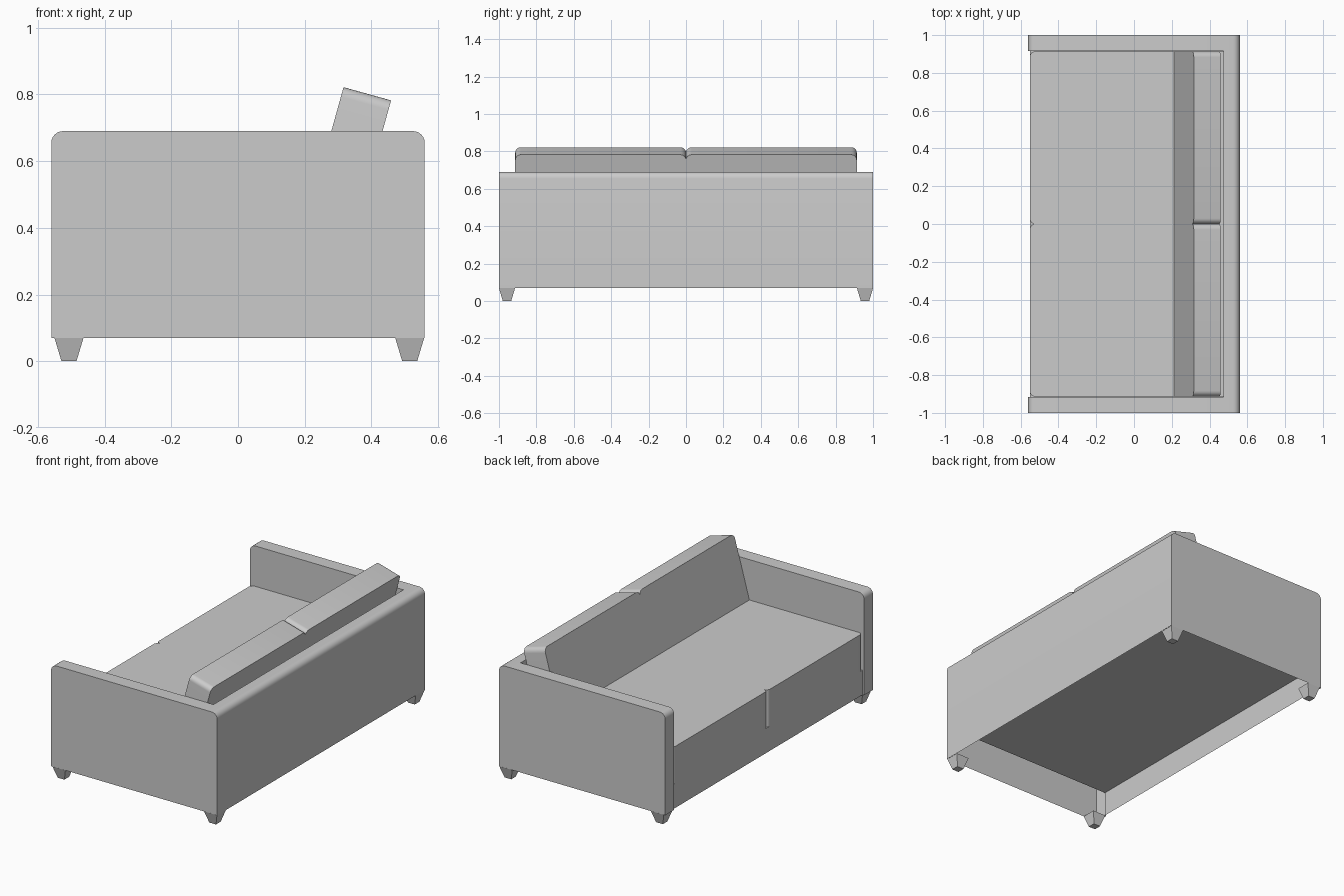
import bpy, bmesh, math
from mathutils import Matrix, Vector

if "Cube" in bpy.data.objects:
    bpy.data.objects.remove(bpy.data.objects["Cube"])

fabric = bpy.data.materials.new("grey_fabric")
fabric.diffuse_color = (0.6, 0.6, 0.6, 1)
fabric.use_nodes = True
fabric.node_tree.nodes["Principled BSDF"].inputs["Base Color"].default_value = fabric.diffuse_color

# Shared dimensions
X, Y, T = 0.56, 1.0, 0.085          # half depth, half width, wall thickness
BOT, DECK, SEAT, TOP = 0.07, 0.22, 0.445, 0.69
FRONT, XI, YI = -0.55, X - T, Y - T  # seat front, inner back, inner arm


def finish(name, bm, smooth=True):
    bmesh.ops.remove_doubles(bm, verts=bm.verts, dist=1e-5)
    bmesh.ops.recalc_face_normals(bm, faces=bm.faces)
    me = bpy.data.meshes.new(name)
    bm.to_mesh(me)
    bm.free()
    me.materials.append(fabric)
    ob = bpy.data.objects.new(name, me)
    bpy.context.collection.objects.link(ob)
    if smooth:
        bpy.ops.object.select_all(action='DESELECT')
        ob.select_set(True)
        bpy.context.view_layer.objects.active = ob
        bpy.ops.object.shade_smooth_by_angle(angle=math.radians(30))
    return ob


def face(bm, pts):
    return bm.faces.new([bm.verts.new(p) for p in pts])


def arc(cx, cy, r, a0, a1, n=6):
    return [(cx + r * math.cos(math.radians(a0 + (a1 - a0) * i / n)),
             cy + r * math.sin(math.radians(a0 + (a1 - a0) * i / n))) for i in range(n + 1)]


# Frame: hollow shell of two arms and a back, open underneath
R = 0.035
front_arc = arc(-X + R, TOP - R, R, 180, 90)
back_arc = arc(X - R, TOP - R, R, 90, 0)
front_part = [(-X, BOT)] + front_arc + [(XI, TOP)]
back_part = [(XI, TOP)] + back_arc + [(X, BOT)]
bm = bmesh.new()
for part, spans in ((front_part, ((-Y, -YI), (YI, Y))),
                    (back_part, ((-Y, -YI), (-YI, YI), (YI, Y)))):
    for (xa, za), (xb, zb) in zip(part, part[1:]):
        for ya, yb in spans:
            face(bm, [(xa, ya, za), (xb, ya, zb), (xb, yb, zb), (xa, yb, za)])
for s in (-1, 1):
    face(bm, [(x, s * Y, z) for x, z in front_part + back_part[1:]])
    inner = front_part + [(XI, DECK), (FRONT, DECK), (FRONT, BOT)]
    face(bm, [(x, s * YI, z) for x, z in inner])
# Inner back, deck and front rail
rail = [(XI, TOP), (XI, DECK), (FRONT, DECK), (FRONT, BOT)]
for (xa, za), (xb, zb) in zip(rail, rail[1:]):
    face(bm, [(xa, -YI, za), (xb, -YI, zb), (xb, YI, zb), (xa, YI, za)])
finish("sofa_frame", bm)


def prism(name, outline, to_3d, depth):
    """Extrude a flat outline along a local axis given by to_3d(u, v, w)."""
    bm = bmesh.new()
    n = len(outline)
    for w in (0, depth):
        face(bm, [to_3d(u, v, w) for u, v in outline])
    for i in range(n):
        (ua, va), (ub, vb) = outline[i], outline[(i + 1) % n]
        face(bm, [to_3d(ua, va, 0), to_3d(ub, vb, 0), to_3d(ub, vb, depth), to_3d(ua, va, depth)])
    return finish(name, bm)


# Cushions: one seat and one back cushion per side
tilt = math.radians(15.5)
up = Vector((math.sin(tilt), 0, math.cos(tilt)))
out = Vector((math.cos(tilt), 0, -math.sin(tilt)))
base = Vector((0.212, 0, SEAT))
for s, side in ((-1, "right"), (1, "left")):
    y0, y1 = (0.0, 0.913) if s > 0 else (-0.913, 0.0)
    r = 0.025
    seat = (arc(FRONT + r, y0 + r, r, 270, 180) + arc(FRONT + r, y1 - r, r, 180, 90)
            + [(XI, y1), (XI, y0)])
    prism("seat_cushion_" + side, seat, lambda u, v, w: (u, v, w), SEAT - DECK).location.z = DECK
    r, h = 0.03, 0.391
    back = ([(y0, 0)] + arc(y0 + r, h - r, r, 180, 90) + arc(y1 - r, h - r, r, 90, 0) + [(y1, 0)])
    prism("back_cushion_" + side, back,
          lambda u, v, w: base + up * v + out * w + Vector((0, u, 0)), 0.148)

# Tapered legs
for cx, xn in ((-0.507, "front"), (0.515, "back")):
    for s, side in ((-1, "right"), (1, "left")):
        bm = bmesh.new()
        bmesh.ops.create_cone(bm, cap_ends=True, segments=4,
                              radius1=0.0225 * math.sqrt(2), radius2=0.0435 * math.sqrt(2), depth=BOT,
                              matrix=Matrix.Rotation(math.pi / 4, 4, 'Z'))
        finish("%s_leg_%s" % (xn, side), bm, False).location = (cx, s * 0.957, BOT / 2)
